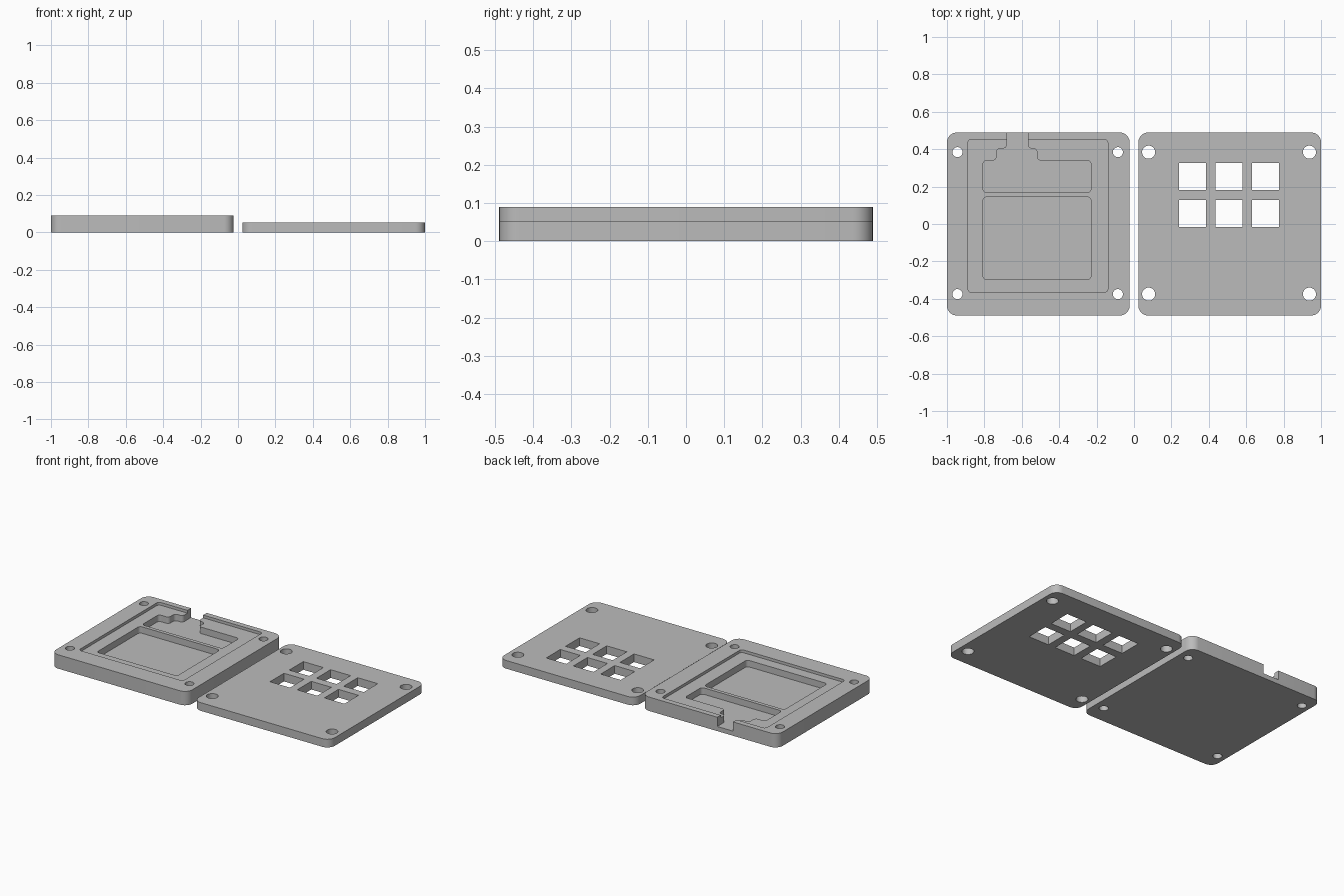
import bpy
import bmesh
import math

if "Cube" in bpy.data.objects:
    bpy.data.objects.remove(bpy.data.objects["Cube"], do_unlink=True)

GREY = (0.5, 0.5, 0.5, 1.0)
grey = bpy.data.materials.new("plain grey")
grey.use_nodes = True
grey.diffuse_color = GREY
grey.node_tree.nodes["Principled BSDF"].inputs["Base Color"].default_value = GREY

HALF = 0.489      # half depth of both halves
INNER = 0.023     # half the gap between them
CORNER = 0.053
ABOVE = 0.2       # top of every cutter


def prism(name, outline, z0, z1, radius=0.0):
    """Upright solid from an outline, with its corners rounded."""
    bm = bmesh.new()
    bm.faces.new([bm.verts.new((x, y, z0)) for x, y in outline])
    if radius:
        bmesh.ops.bevel(bm, geom=bm.verts[:], offset=radius, segments=8,
                        profile=0.5, affect='VERTICES')
    ext = bmesh.ops.extrude_face_region(bm, geom=bm.faces[:])
    top = [v for v in ext["geom"] if isinstance(v, bmesh.types.BMVert)]
    bmesh.ops.translate(bm, verts=top, vec=(0, 0, z1 - z0))
    bmesh.ops.recalc_face_normals(bm, faces=bm.faces[:])
    mesh = bpy.data.meshes.new(name)
    bm.to_mesh(mesh)
    bm.free()
    mesh.materials.append(grey)
    obj = bpy.data.objects.new(name, mesh)
    bpy.context.collection.objects.link(obj)
    return obj


def box(x0, x1, y0, y1):
    return [(x0, y0), (x1, y0), (x1, y1), (x0, y1)]


def circle(x, y, r, n=32):
    return [(x + r * math.cos(2 * math.pi * i / n),
             y + r * math.sin(2 * math.pi * i / n)) for i in range(n)]


def cut(target, outline, floor=-0.1, radius=0.0):
    """Remove an outline from the target down to the floor height."""
    cutter = prism("cutter", outline, floor, ABOVE, radius)
    cutter.hide_render = True
    bpy.context.view_layer.objects.active = target
    mod = target.modifiers.new("cut", 'BOOLEAN')
    mod.operation = 'DIFFERENCE'
    mod.solver = 'EXACT'
    mod.object = cutter
    bpy.ops.object.modifier_apply(modifier=mod.name)
    mesh = cutter.data
    bpy.data.objects.remove(cutter, do_unlink=True)
    bpy.data.meshes.remove(mesh)


def screw_holes(target, xs, r):
    for x in xs:
        for y in (0.384, -0.375):
            cut(target, circle(x, y, r))


# Case base: shallow ledge, two deep pockets, cable slot out of the back
LEDGE, FLOOR = 0.072, 0.03
base = prism("case_base", box(-1, -INNER, -HALF, HALF), 0, 0.09, CORNER)
cut(base, box(-0.888, -0.14, -0.366, 0.453), LEDGE, 0.02)
cut(base, box(-0.807, -0.23, -0.297, 0.144), FLOOR, 0.02)

left, right, low, high = -0.807, -0.23, 0.168, 0.34
neck_l, neck_r, neck_top = -0.735, -0.519, 0.404
slot_l, slot_r = -0.68, -0.567
cut(base, [(left, low), (right, low), (right, high), (neck_r, high),
           (neck_r, neck_top), (slot_r, neck_top), (slot_r, 0.6),
           (slot_l, 0.6), (slot_l, neck_top), (neck_l, neck_top),
           (neck_l, high), (left, high)], FLOOR, 0.02)
screw_holes(base, (-0.944, -0.086), 0.027)

# Cover plate: six square key openings
cover = prism("cover_plate", box(INNER, 1, -HALF, HALF), 0, 0.053, CORNER)
KEY = 0.072
for x in (0.313, 0.509, 0.704):
    for y in (0.253, 0.055):
        cut(cover, box(x - KEY, x + KEY, y - KEY, y + KEY))
screw_holes(cover, (0.078, 0.938), 0.035)

# Smooth the rounded corners and holes, keep the edges sharp
bpy.ops.object.select_all(action='DESELECT')
for obj in (base, cover):
    obj.select_set(True)
    bpy.context.view_layer.objects.active = obj
bpy.ops.object.shade_smooth_by_angle(angle=math.radians(30))
